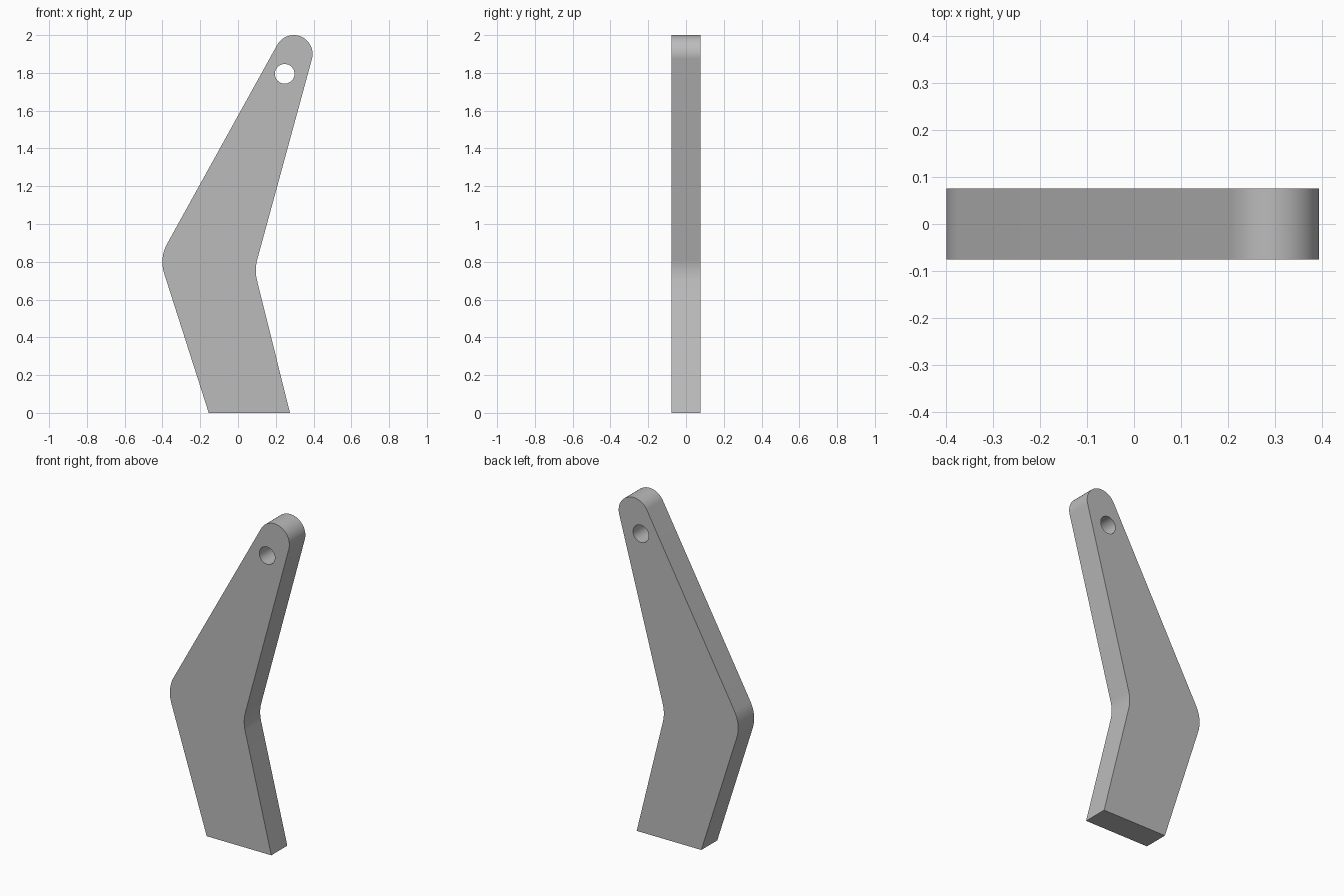
import bpy
import bmesh
from math import sin, cos, tan, pi, radians
from mathutils import Vector

cube = bpy.data.objects.get("Cube")
if cube:
    bpy.data.objects.remove(cube, do_unlink=True)

HALF_THICKNESS = 0.076


def arc(centre, radius, start, end, steps):
    """Points in the x-z plane along a circular arc."""
    return [Vector((centre[0] + radius * cos(start + (end - start) * i / steps),
                    centre[1] + radius * sin(start + (end - start) * i / steps)))
            for i in range(steps + 1)]


def fillet(before, corner, after, radius, steps=16):
    """Rounded corner between two straight edges."""
    corner = Vector(corner)
    a = (Vector(before) - corner).normalized()
    b = (Vector(after) - corner).normalized()
    half = a.angle(b) / 2
    centre = corner + (a + b).normalized() * radius / sin(half)
    first = corner + a * radius / tan(half) - centre
    last = corner + b * radius / tan(half) - centre
    points = []
    for i in range(steps + 1):
        t = i / steps
        sweep = pi - 2 * half
        points.append(centre + (first * sin((1 - t) * sweep)
                                + last * sin(t * sweep)) / sin(sweep))
    return points


# Bent outline: flat foot, rounded elbow on both sides, round tip
foot_left, foot_right = (-0.155, 0), (0.275, 0)
tip = arc((0.295, 1.9), 0.1, radians(-15.2), radians(151), 32)
inner_bend = fillet(foot_right, (0.087, 0.757), tip[0], 0.22)
outer_bend = fillet(tip[-1], (-0.417, 0.82), foot_left, 0.2)
outline = [foot_left, foot_right] + inner_bend + tip + outer_bend
hole = arc((0.247, 1.795), 0.052, 0, 2 * pi, 40)[:-1]

# Fill the outline around the hole, then give it thickness
bm = bmesh.new()
edges = []
for loop in (outline, hole):
    verts = [bm.verts.new((p[0], -HALF_THICKNESS, p[1])) for p in loop]
    edges += [bm.edges.new((v, verts[i - 1])) for i, v in enumerate(verts)]
bmesh.ops.triangle_fill(bm, edges=edges, use_beauty=True, normal=(0, -1, 0))
extruded = bmesh.ops.extrude_face_region(bm, geom=bm.faces[:], use_keep_orig=True)
back = [g for g in extruded["geom"] if isinstance(g, bmesh.types.BMVert)]
bmesh.ops.translate(bm, verts=back, vec=(0, 2 * HALF_THICKNESS, 0))
bmesh.ops.recalc_face_normals(bm, faces=bm.faces[:])

mesh = bpy.data.meshes.new("bent_lever_arm")
bm.to_mesh(mesh)
bm.free()
arm = bpy.data.objects.new("bent_lever_arm", mesh)
bpy.context.collection.objects.link(arm)

# Plain grey finish
grey = bpy.data.materials.new("plain_grey")
grey.use_nodes = True
colour = (0.5, 0.5, 0.5, 1)
grey.diffuse_color = colour
grey.node_tree.nodes["Principled BSDF"].inputs["Base Color"].default_value = colour
mesh.materials.append(grey)

bpy.ops.object.select_all(action="DESELECT")
arm.select_set(True)
bpy.context.view_layer.objects.active = arm
bpy.ops.object.shade_smooth_by_angle(angle=radians(30))
